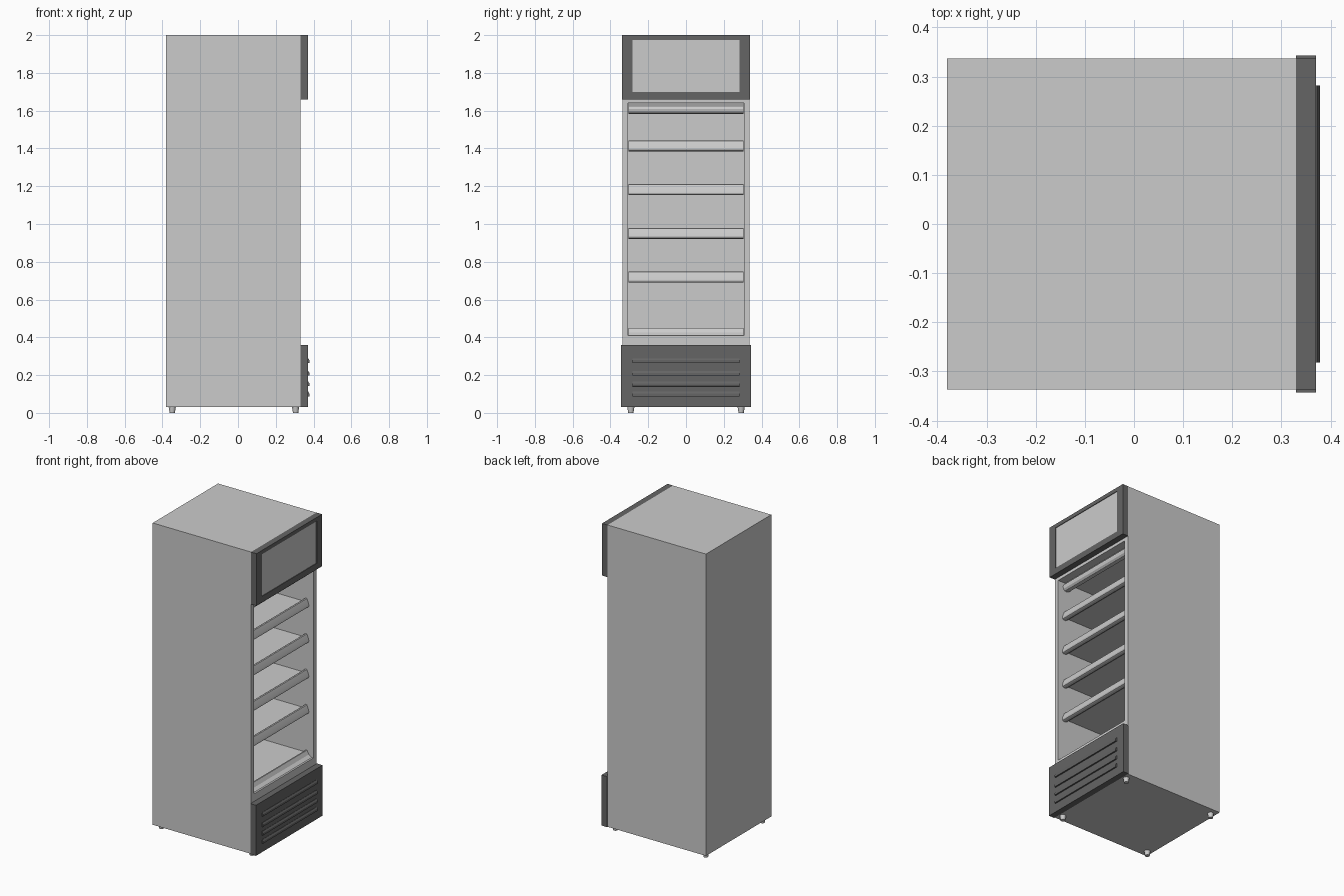
import bpy, bmesh
from mathutils import Vector

if "Cube" in bpy.data.objects:
    bpy.data.objects.remove(bpy.data.objects["Cube"])

dark = bpy.data.materials.new("dark_trim")
dark.diffuse_color = (0.13, 0.13, 0.13, 1)
dark.use_nodes = True
dark.node_tree.nodes["Principled BSDF"].inputs["Base Color"].default_value = dark.diffuse_color


def finish(name, bm, mats=(), smooth=False):
    bmesh.ops.recalc_face_normals(bm, faces=bm.faces)
    me = bpy.data.meshes.new(name)
    bm.to_mesh(me)
    bm.free()
    ob = bpy.data.objects.new(name, me)
    bpy.context.collection.objects.link(ob)
    for m in mats:
        me.materials.append(m)
    if smooth:
        bpy.ops.object.select_all(action='DESELECT')
        ob.select_set(True)
        bpy.context.view_layer.objects.active = ob
        bpy.ops.object.shade_smooth_by_angle()
    return ob


def box_bm(lo, hi):
    bm = bmesh.new()
    bmesh.ops.create_cube(bm, size=1)
    lo, hi = Vector(lo), Vector(hi)
    for v in bm.verts:
        v.co = (lo + hi) / 2 + v.co * (hi - lo)
    return bm


def pocket(bm, y, z, depth):
    """Sink a rectangular recess into the +x face; returns its floor face."""
    bm.normal_update()
    f = max(bm.faces, key=lambda f: f.normal.x)
    bmesh.ops.inset_individual(bm, faces=[f], thickness=0.01)
    c = f.calc_center_median()
    for v in f.verts:
        v.co.y = y[1] if v.co.y > c.y else y[0]
        v.co.z = z[1] if v.co.z > c.z else z[0]
    r = bmesh.ops.extrude_face_region(bm, geom=[f])
    new = [g for g in r["geom"] if isinstance(g, bmesh.types.BMFace)][0]
    bmesh.ops.translate(bm, verts=new.verts, vec=(-depth, 0, 0))
    if f.is_valid:
        bmesh.ops.delete(bm, geom=[f], context='FACES_ONLY')
    return new


def extrude_y(name, profile, half, mats=(), smooth=False):
    """Extrude an (x, z) profile across the width."""
    bm = bmesh.new()
    f = bm.faces.new([bm.verts.new((x, -half, z)) for x, z in profile])
    r = bmesh.ops.extrude_face_region(bm, geom=[f])
    vs = [g for g in r["geom"] if isinstance(g, bmesh.types.BMVert)]
    bmesh.ops.translate(bm, verts=vs, vec=(0, 2 * half, 0))
    return finish(name, bm, mats, smooth)


# cabinet shell with open cooled compartment
bm = box_bm((-0.38, -0.337, 0.03), (0.33, 0.337, 2.0))
pocket(bm, (-0.306, 0.306), (0.41, 1.64), 0.67)
finish("cabinet", bm)

# header sign: dark frame around a plain grey panel
grey = bpy.data.materials.new("sign_panel")
grey.diffuse_color = (0.8, 0.8, 0.8, 1)
grey.use_nodes = True
grey.node_tree.nodes["Principled BSDF"].inputs["Base Color"].default_value = grey.diffuse_color
bm = box_bm((0.33, -0.338, 1.66), (0.37, 0.338, 2.0))
pocket(bm, (-0.282, 0.284), (1.70, 1.975), 0.004).material_index = 1
finish("header_sign", bm, (dark, grey))

# lower grille panel and its louvres
finish("grille_panel", box_bm((0.33, -0.343, 0.03), (0.37, 0.343, 0.36)), (dark,))
for i, z in enumerate((0.098, 0.152, 0.208, 0.275)):
    extrude_y(f"grille_louvre_{i + 1}",
              [(0.365, z + 0.014), (0.372, z + 0.014), (0.378, z + 0.004),
               (0.378, z - 0.010), (0.365, z - 0.012)], 0.282, (dark,))

# shelves with a rounded, slanted price rail along the front
rail = [(-0.34, 0.032), (0.262, 0.032), (0.272, 0.055), (0.278, 0.058),
        (0.284, 0.055), (0.297, 0.022), (0.299, 0.012), (0.296, 0.004),
        (0.288, 0.0), (0.272, 0.0), (0.262, 0.006), (0.256, 0.016), (-0.34, 0.016)]
for i in range(4):
    z0 = 0.69 + 0.2315 * i
    extrude_y(f"shelf_{i + 1}", [(x, z0 + z) for x, z in rail], 0.305, smooth=True)

# bottom deck with sloped front sill
extrude_y("bottom_deck", [(-0.34, 0.405), (-0.34, 0.435), (0.27, 0.435), (0.277, 0.45),
                          (0.285, 0.45), (0.298, 0.425), (0.318, 0.41), (0.318, 0.405)], 0.305)

# rounded light housing under the ceiling
extrude_y("light_housing", [(0.24, 1.642), (0.24, 1.60), (0.25, 1.588), (0.265, 1.583),
                            (0.28, 1.586), (0.29, 1.596), (0.293, 1.61),
                            (0.288, 1.625), (0.275, 1.634), (0.275, 1.642)], 0.305, smooth=True)

# tapered feet
for nx, x in (("back", -0.348), ("front", 0.305)):
    for ny, y in (("left", -0.292), ("right", 0.292)):
        bm = bmesh.new()
        bmesh.ops.create_cone(bm, cap_ends=True, segments=20,
                              radius1=0.014, radius2=0.019, depth=0.032)
        bmesh.ops.translate(bm, verts=bm.verts, vec=(x, y, 0.016))
        finish(f"foot_{nx}_{ny}", bm, smooth=True)
